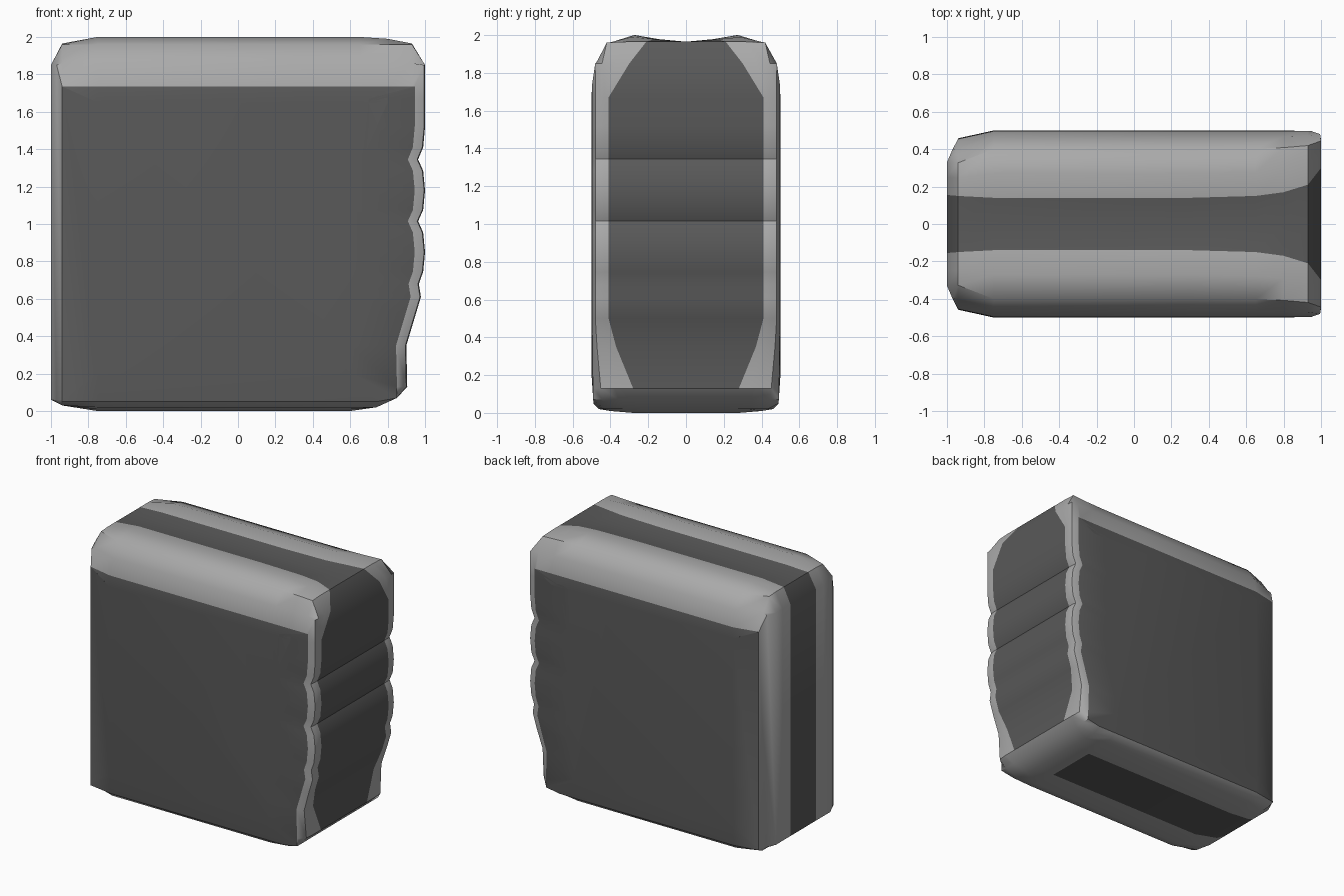
import bpy, bmesh

if "Cube" in bpy.data.objects:
    bpy.data.objects.remove(bpy.data.objects["Cube"])

# Edge rounding per side: (inset, half depth) from centre line to flat face
ROUND = {
    'L': [(0, 0), (0, .155), (0, .25), (0, .33), (.03, .40), (.06, .455), (.25, .50)],
    'T': [(.035, 0), (.022, .14), (0, .27), (.04, .40), (.14, .465), (.265, .496), (.35, .50)],
    'R': [(0, 0), (0, .41), (0, .43), (0, .45), (.005, .48), (.055, .497), (.30, .50)],
    'B': [(0, 0), (0, .20), (0, .28), (.01, .40), (.02, .46), (.05, .49), (.20, .50)],
}

# Outline seen from the front: x, z, sides, half width of the dark strip
outline = [
    (-1, .06, 'LB', .155), (-1, 1.85, 'LT', .155), (-.94, 1.965, 'LT', .15),
    (-.75, 2, 'T', .14), (.3, 2, 'T', .14), (.65, 2, 'T', .15), (.8, 1.99, 'T', .17),
    (.93, 1.965, 'TR', .21), (1, 1.85, 'TR', .30), (1, 1.67, 'R', .41),
]
# Finger bumps on the right side
outline += [(1, 1.52, 'R', .41), (.99, 1.41, 'R', .41)]
for notch in (1.345, 1.015):
    outline += [(.963, notch, 'R', .41)]
    outline += [(x, notch - d, 'R', .41) for x, d in ((.99, .06), (1, .165), (.99, .27))]
outline += [
    (.967, .68, 'R', .41), (.978, .61, 'R', .41), (.945, .5, 'R', .41), (.9, .35, 'R', .37),
    (.905, .13, 'RB', .28), (.85, .07, 'RB', .24), (.74, .02, 'RB', .2),
    (.6, 0, 'B', .2), (-.75, 0, 'B', .2), (-.94, .03, 'LB', .18),
]


def point(station, k):
    x, z, sides, strip = station
    level = abs(k)
    ins = {s: ROUND[s][level][0] for s in sides}
    if 'L' in ins:
        x = max(x, -1 + ins['L'])
    if sides == 'R':
        x -= ins['R']
    elif 'R' in ins:
        x = min(x, (1 if 'T' in ins else .905) - ins['R'])
    if 'T' in ins:
        z = min(z, 2 - ins['T'])
    if 'B' in ins:
        z = max(z, ins['B'])
    # Depth follows the first side, rescaled to start at the strip edge
    table = ROUND[sides[0]]
    base = table[1][1]
    y = 0 if level == 0 else strip + (table[level][1] - base) * (.5 - strip) / (.5 - base)
    return x, (y if k > 0 else -y), z


def material(name, grey):
    mat = bpy.data.materials.new(name)
    mat.diffuse_color = (grey, grey, grey, 1)
    mat.use_nodes = True
    mat.node_tree.nodes["Principled BSDF"].inputs["Base Color"].default_value = mat.diffuse_color
    return mat


# Rounded block: front loop to back loop, bridged, with flat caps
bm = bmesh.new()
loops = [[bm.verts.new(point(s, k)) for s in outline] for k in range(-6, 7)]
n = len(outline)
for r in range(12):
    for i in range(n):
        j = (i + 1) % n
        f = bm.faces.new((loops[r][i], loops[r][j], loops[r + 1][j], loops[r + 1][i]))
        lower_corner = outline[i][2] == 'RB'
        dark = r in (0, 5, 6, 11) and not (r in (5, 6) and lower_corner)
        f.material_index = 0 if dark else 1
for loop in (loops[0], loops[-1]):
    bm.faces.new(loop)
bmesh.ops.remove_doubles(bm, verts=bm.verts, dist=.0005)
bmesh.ops.recalc_face_normals(bm, faces=bm.faces)

mesh = bpy.data.meshes.new("grip_block")
bm.to_mesh(mesh)
bm.free()
mesh.materials.append(material("dark_grey", .1))
mesh.materials.append(material("light_grey", .4))
block = bpy.data.objects.new("grip_block", mesh)
bpy.context.collection.objects.link(block)
bpy.context.view_layer.objects.active = block
block.select_set(True)
bpy.ops.object.shade_smooth_by_angle(angle=.7)
